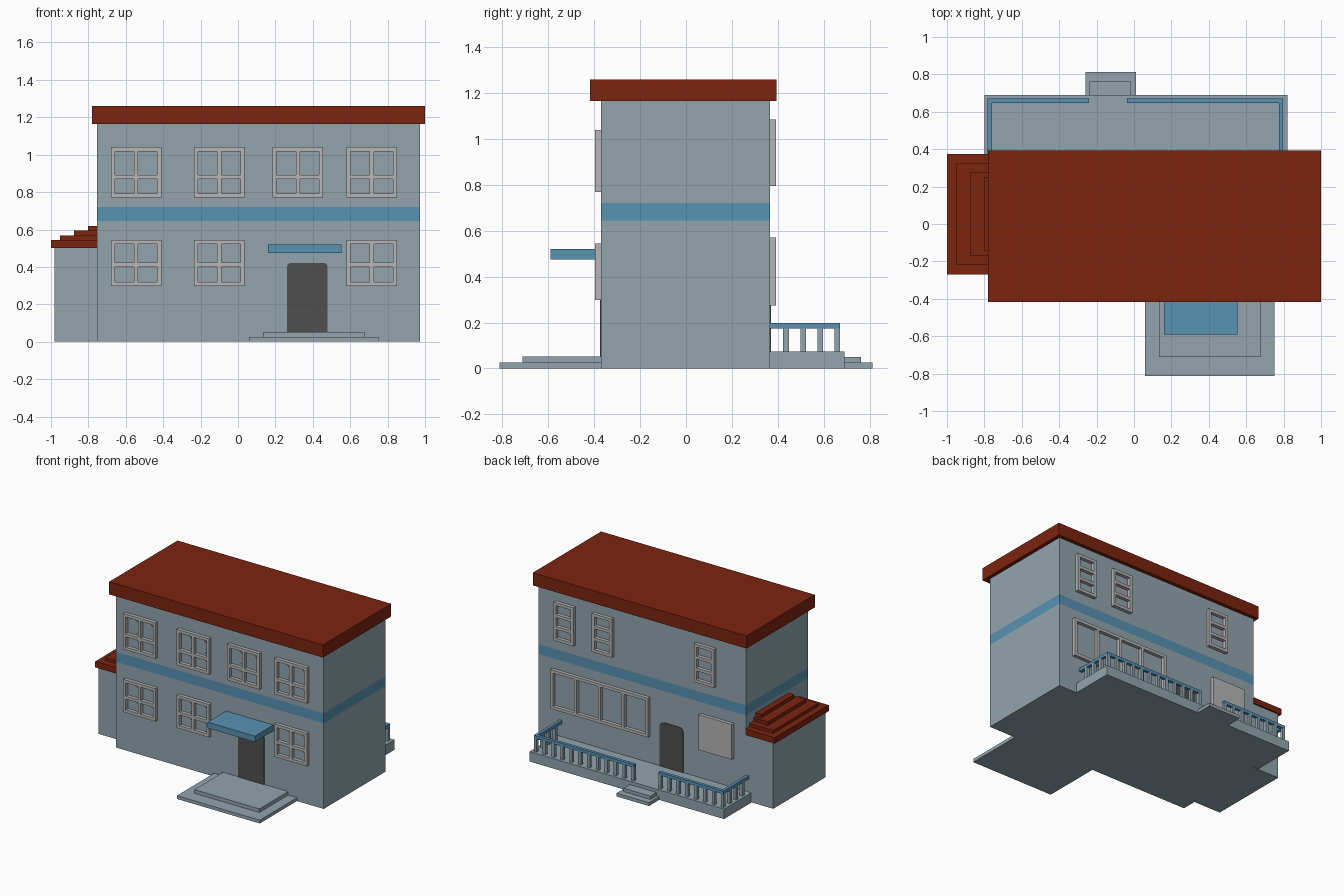
import bpy, bmesh, math
from mathutils import Matrix, Vector

cube = bpy.data.objects.get("Cube")
if cube:
    bpy.data.objects.remove(cube, do_unlink=True)


def srgb(*rgb):
    return tuple(((c / 255 + 0.055) / 1.055) ** 2.4 for c in rgb) + (1.0,)


def material(name, color):
    m = bpy.data.materials.new(name)
    m.use_nodes = True
    m.diffuse_color = color
    bsdf = next(n for n in m.node_tree.nodes if n.type == 'BSDF_PRINCIPLED')
    bsdf.inputs["Base Color"].default_value = color
    bsdf.inputs["Roughness"].default_value = 0.8
    return m


WALL = material("wall_grey_blue", srgb(146, 165, 174))
ROOF = material("roof_red", srgb(124, 35, 15))
BLUE = material("trim_blue", srgb(88, 146, 179))
FRAME = material("frame_grey", srgb(182, 182, 182))
DOOR = material("door_dark_grey", srgb(80, 79, 78))


def finish(name, bm, *mats):
    bmesh.ops.recalc_face_normals(bm, faces=bm.faces)
    me = bpy.data.meshes.new(name)
    bm.to_mesh(me)
    bm.free()
    for m in mats:
        me.materials.append(m)
    ob = bpy.data.objects.new(name, me)
    bpy.context.collection.objects.link(ob)
    return ob


def add_box(bm, x, y, z, index=0):
    """Add a box given its (min, max) along each axis."""
    size = Matrix.Diagonal((x[1] - x[0], y[1] - y[0], z[1] - z[0], 1))
    mid = Matrix.Translation((sum(x) / 2, sum(y) / 2, sum(z) / 2))
    verts = bmesh.ops.create_cube(bm, size=1, matrix=mid @ size)['verts']
    for f in {f for v in verts for f in v.link_faces}:
        f.material_index = index


def box(name, x, y, z, mat):
    bm = bmesh.new()
    add_box(bm, x, y, z)
    return finish(name, bm, mat)


FRONT, BACK = -0.37, 0.367

# Main house with a painted band cut into its walls
bm = bmesh.new()
add_box(bm, (-0.755, 0.973), (FRONT, BACK), (0, 1.165))
for z in (0.645, 0.72):
    bmesh.ops.bisect_plane(bm, geom=bm.verts[:] + bm.edges[:] + bm.faces[:],
                           plane_co=(0, 0, z), plane_no=(0, 0, 1))
for f in bm.faces:
    f.material_index = int(0.645 < f.calc_center_median().z < 0.72 and abs(f.normal.z) < 0.5)
finish("house_body", bm, WALL, BLUE)
box("main_roof", (-0.78, 1.0), (-0.418, 0.394), (1.165, 1.26), ROOF)

# Side annex with stepped roof
box("annex_body", (-0.98, -0.755), (-0.258, 0.362), (0, 0.50), WALL)
tiers = [(-1.0, -0.27, 0.373, 0.50, 0.545), (-0.952, -0.217, 0.323, 0.545, 0.568),
         (-0.877, -0.172, 0.277, 0.568, 0.594), (-0.802, -0.142, 0.25, 0.594, 0.62)]
bm = bmesh.new()
for x, y0, y1, z0, z1 in tiers:
    add_box(bm, (x, -0.755), (y0, y1), (z0, z1))
finish("annex_roof", bm, ROOF)

# Front steps and awning
box("front_step_lower", (0.06, 0.75), (-0.812, FRONT), (0, 0.025), WALL)
box("front_step_upper", (0.135, 0.677), (-0.712, FRONT), (0.025, 0.052), WALL)
box("front_awning", (0.16, 0.553), (-0.59, FRONT), (0.475, 0.52), BLUE)

# Back terrace and its steps
box("terrace", (-0.80, 0.82), (BACK, 0.69), (0, 0.075), WALL)
box("terrace_step_lower", (-0.26, 0.01), (0.69, 0.812), (0, 0.025), WALL)
box("terrace_step_upper", (-0.237, -0.015), (0.69, 0.763), (0.025, 0.05), WALL)


def door(name, x0, x1, z0, z1, wall, out, r):
    """Thin door plate with rounded top corners."""
    pts = [(x0, z0), (x1, z0)]
    for cx, start in ((x1 - r, 0), (x0 + r, 90)):
        pts += [(cx + r * math.cos(math.radians(start + a)),
                 z1 - r + r * math.sin(math.radians(start + a))) for a in (0, 30, 60, 90)]
    bm = bmesh.new()
    face = bm.faces.new([bm.verts.new((x, wall, z)) for x, z in pts])
    ext = bmesh.ops.extrude_face_region(bm, geom=[face])['geom']
    moved = [v for v in ext if isinstance(v, bmesh.types.BMVert)]
    bmesh.ops.translate(bm, verts=moved, vec=(0, out * 0.004, 0))
    finish(name, bm, DOOR)


door("front_door", 0.263, 0.478, 0.052, 0.42, FRONT, -1, 0.015)
door("back_door", -0.235, -0.04, 0.075, 0.41, BACK, 1, 0.03)


def window(name, x, z, wall, out, cols, rows, bar=0.022, ovals=False):
    """Frame with bars; cols and rows list the relative pane sizes."""
    def spans(lo, hi, parts):
        free = hi - lo - bar * (len(parts) + 1)
        result, at = [], lo + bar
        for p in parts:
            w = free * p / sum(parts)
            result.append((at, at + w))
            at += w + bar
        return result
    y = tuple(sorted((wall, wall + out * 0.026)))
    xs, zs = spans(*x, cols), spans(*z, rows)
    bm = bmesh.new()
    for a in [x[0]] + [s[1] for s in xs]:
        add_box(bm, (a, a + bar), y, z)
    for s in xs:
        for b in [z[0]] + [t[1] for t in zs]:
            add_box(bm, s, y, (b, b + bar))
        # Raised oval pane in each opening
        for t in zs if ovals else []:
            m = (Matrix.Translation((sum(s) / 2, wall + out * 0.003, sum(t) / 2))
                 @ Matrix.Diagonal((0.46 * (s[1] - s[0]), 1, 0.46 * (t[1] - t[0]), 1))
                 @ Matrix.Rotation(math.pi / 2, 4, 'X'))
            vs = bmesh.ops.create_cone(bm, cap_ends=True, segments=20, radius1=1, radius2=1,
                                       depth=0.006, matrix=m)['verts']
            for f in {f for v in vs for f in v.link_faces}:
                f.material_index = 1
    finish(name, bm, FRAME, WALL)


# Front windows
for i, x in enumerate((-0.68, -0.235, 0.185, 0.58)):
    window(f"front_upper_window_{i + 1}", (x, x + 0.27), (0.77, 1.04), FRONT, -1,
           (1, 1), (0.08, 0.13), ovals=True)
    if i != 2:
        window(f"front_lower_window_{i + 1}", (x, x + 0.27), (0.298, 0.545), FRONT, -1,
               (1, 1), (0.08, 0.1), ovals=True)

# Back windows and blank panel
for i, x in enumerate((0.663, 0.343, -0.507)):
    window(f"back_upper_window_{i + 1}", (x, x + 0.167), (0.795, 1.085), BACK, 1,
           (1,), (1, 1, 1))
window("back_wide_window", (0.042, 0.855), (0.275, 0.57), BACK, 1, (1, 1, 1, 1), (1,))
box("back_panel", (-0.655, -0.38), (BACK, BACK + 0.026), (0.295, 0.56), FRAME)


def railing(name, outer, inner, side_x):
    """L-shaped railing: a run along the terrace edge and a return to the house."""
    d = 0.023 if inner > outer else -0.023
    ends = tuple(sorted((outer, inner)))
    side = tuple(sorted((outer, outer + d)))
    bm = bmesh.new()
    add_box(bm, ends, (0.648, 0.671), (0.175, 0.198), 1)
    add_box(bm, side, (BACK, 0.648), (0.175, 0.198), 1)
    n = round(abs(inner - outer) / 0.074)
    first, last = outer + d / 2, inner - d / 2
    for i in range(n + 1):
        c = first + (last - first) * i / n
        add_box(bm, (c - 0.0115, c + 0.0115), (0.648, 0.671), (0.075, 0.175))
    for i in range(1, 4):
        c = 0.6595 - 0.0745 * i
        add_box(bm, side, (c - 0.0125, c + 0.0125), (0.075, 0.175))
    finish(name, bm, WALL, BLUE)


railing("right_railing", -0.783, -0.24, -1)
railing("left_railing", 0.797, -0.037, 1)
